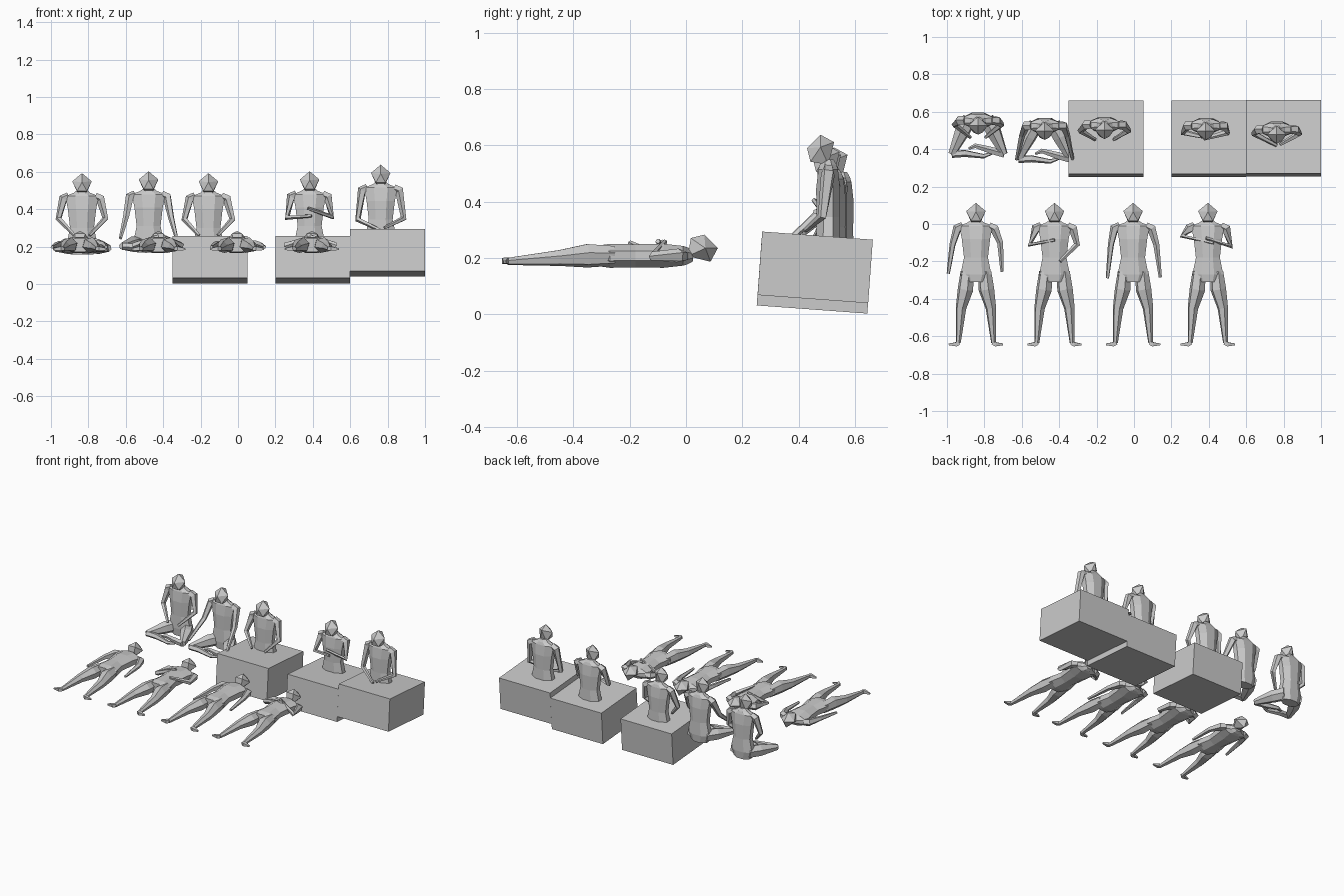
import bpy, bmesh
from math import cos, sin, pi, radians
from mathutils import Vector, Matrix

if "Cube" in bpy.data.objects:
    bpy.data.objects.remove(bpy.data.objects["Cube"])


def finish(name, bm, matrix):
    bm.transform(matrix)
    bmesh.ops.recalc_face_normals(bm, faces=bm.faces)
    me = bpy.data.meshes.new(name)
    bm.to_mesh(me)
    bm.free()
    ob = bpy.data.objects.new(name, me)
    bpy.context.collection.objects.link(ob)
    return ob


def skin(name, rings, matrix):
    """Bridge a stack of equal point rings and cap both ends."""
    bm = bmesh.new()
    vs = [[bm.verts.new(p) for p in r] for r in rings]
    n = len(vs[0])
    for a, b in zip(vs, vs[1:]):
        for i in range(n):
            j = (i + 1) % n
            bm.faces.new((a[i], a[j], b[j], b[i]))
    bm.faces.new(vs[0])
    bm.faces.new(vs[-1])
    return finish(name, bm, matrix)


def limb(name, pts, radii, matrix, n=6):
    """Tapered faceted tube along a path."""
    pts = [Vector(p) for p in pts]
    rings = []
    side = None
    for i, (p, r) in enumerate(zip(pts, radii)):
        d_in = (p - pts[i - 1]).normalized() if i else Vector()
        d_out = (pts[i + 1] - p).normalized() if i < len(pts) - 1 else Vector()
        t = (d_in + d_out).normalized()
        side = side if side else t.orthogonal()
        side = (side - t * side.dot(t)).normalized()
        up = t.cross(side)
        rings.append([p + r * (cos(2 * pi * k / n) * side + sin(2 * pi * k / n) * up)
                      for k in range(n)])
    return skin(name, rings, matrix)


def torso(matrix, bottom):
    # height, half width, half depth
    profile = [(bottom, .062, .038), (.03, .085, .044), (.12, .066, .042),
               (.22, .078, .044), (.29, .092, .036), (.308, .045, .03), (.325, .024, .02)]
    rings = []
    for z, rx, ry in profile:
        rings.append([(rx * 1.05 * cos(pi / 8 + k * pi / 4),
                       ry * 1.05 * sin(pi / 8 + k * pi / 4), z) for k in range(8)])
    skin("torso", rings, matrix)


def head(matrix):
    bm = bmesh.new()
    pts = [(0, 0, .056), (0, -.048, .008), (0, .048, .03), (-.052, 0, .012), (.052, 0, .012)]
    for s in (-1, 1):
        pts += [(s * .026, -.036, -.04), (s * .024, .028, -.05)]
    for p in pts:
        bm.verts.new(p)
    bmesh.ops.convex_hull(bm, input=bm.verts)
    finish("head", bm, matrix @ Matrix.Translation((0, -.027, .357)))


def figure(matrix, arms, legs=None, bottom=-.01):
    torso(matrix, bottom)
    head(matrix)
    for s, (elbow, hand) in zip((-1, 1), arms):
        limb("arm", [(s * .07, 0, .29), (s * .1, 0, .275), elbow, hand],
             [.022, .026, .017, .009], matrix, 5)
    if legs == "straight":
        for s in (-1, 1):
            limb("leg", [(s * .047, 0, .045), (s * .056, 0, -.05), (s * .08, .008, -.15),
                         (s * .094, .02, -.335)], [.036, .043, .029, .013], matrix)
            limb("foot", [(s * .088, .018, -.335), (s * .105, .018, -.343),
                          (s * .145, .022, -.344)], [.013, .016, .006], matrix, 4)
    elif legs == "crossed":
        for s, ankle, toe in ((-1, (.03, -.19, -.004), (.075, -.175, -.004)),
                              (1, (-.015, -.135, .006), (-.05, -.15, .006))):
            knee = (s * .14, -.18, .012)
            limb("thigh", [(s * .045, .01, .025), (s * .085, -.06, .022), knee],
                 [.042, .042, .02], matrix)
            limb("shin", [knee, (s * .07, -.175 if s < 0 else -.16, .008), ankle, toe],
                 [.02, .02, .013, .007], matrix, 5)


def both(elbow, hand):
    flip = lambda p: (-p[0], p[1], p[2])
    return (flip(elbow), flip(hand)), (elbow, hand)


# lying figures, heads towards the back
lay = Matrix.Rotation(radians(-90), 4, 'X')
lying = [
    (-.845, (((-.125, 0, .19), (-.148, .01, .035)), ((.13, 0, .2), (.14, .01, .045)))),
    (-.425, (((-.13, 0, .19), (.0, -.05, .215)), ((.12, 0, .19), (.03, -.046, .1)))),
    (-.005, (((-.118, 0, .19), (-.137, .01, .01)), ((.125, 0, .19), (.146, .01, .015)))),
    (.395, (((-.135, 0, .235), (.03, -.052, .2)), ((.122, 0, .18), (-.01, -.05, .225)))),
]
for x, arms in lying:
    figure(Matrix.Translation((x, -.3, .208)) @ lay, arms, "straight")

# seated figures: two cross-legged, three behind blocks
sitting = [
    ((-.834, .553, .18), both((.125, -.02, .17), (.04, -.09, .08)), "crossed"),
    ((-.478, .525, .19), both((.12, -.05, .17), (.15, -.18, .055)), "crossed"),
    ((-.158, .53, .18), both((.128, -.03, .165), (.05, -.078, .08)), None),
    ((.383, .525, .19), (((-.12, -.035, .165), (.01, -.065, .175)),
                         ((.118, -.035, .17), (-.01, -.07, .215))), None),
    ((.763, .505, .225), (((-.122, -.02, .12), (.0, -.085, .062)),
                          ((.122, -.02, .125), (.02, -.08, .075))), None),
]
for loc, arms, legs in sitting:
    figure(Matrix.Translation(loc), arms, legs, -.022)

# tilted blocks
for x, y, z in ((-.15, .456, .13), (.4, .456, .13), (.8, .459, .167)):
    bm = bmesh.new()
    bmesh.ops.create_cube(bm, size=1)
    finish("block", bm, Matrix.Translation((x, y, z)) @ Matrix.Rotation(radians(-4.2), 4, 'X')
           @ Matrix.Diagonal((.4, .394, .226, 1)))
